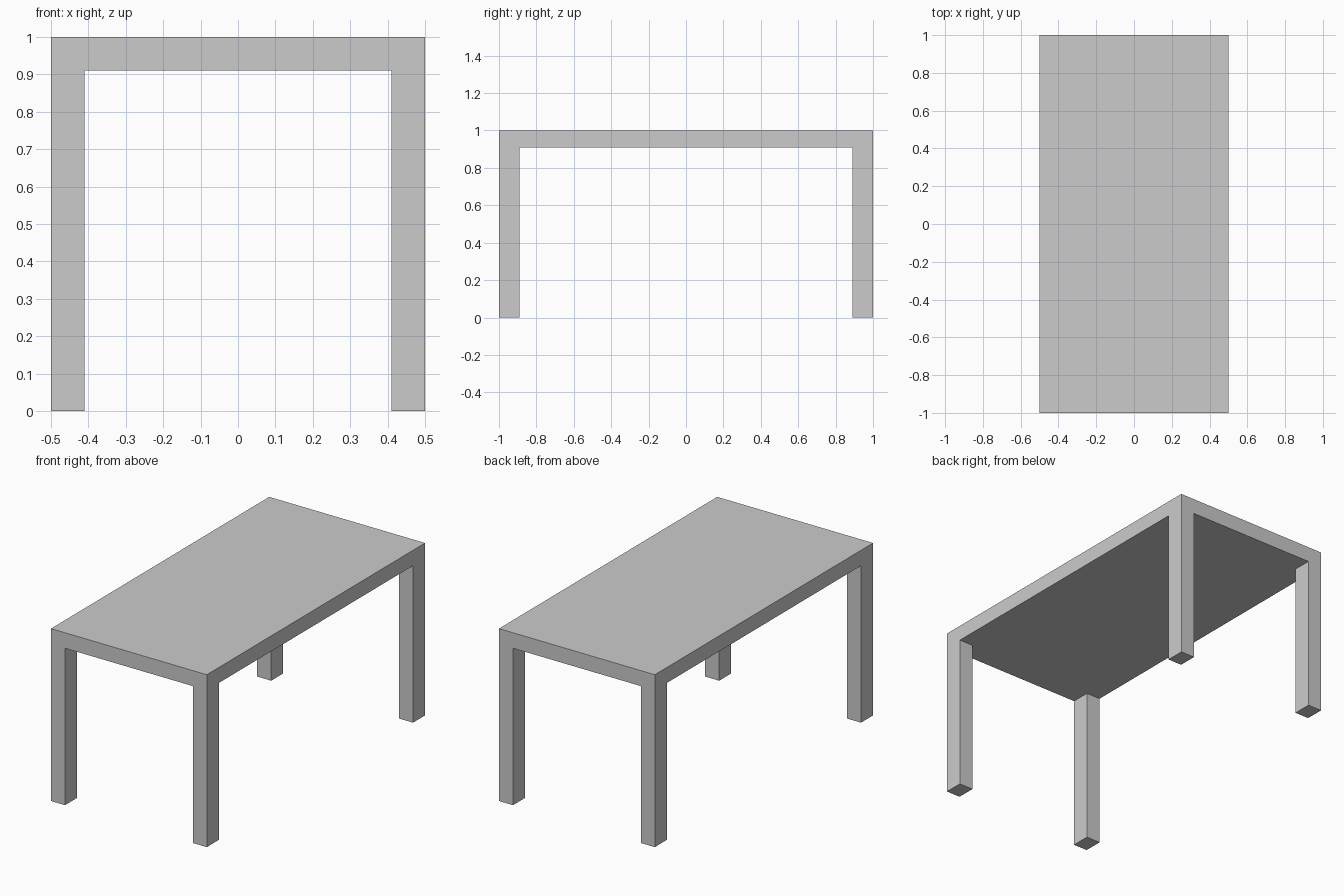
import bpy
import bmesh
from mathutils import Matrix, Vector

if "Cube" in bpy.data.objects:
    bpy.data.objects.remove(bpy.data.objects["Cube"])

WIDTH, DEPTH, HEIGHT = 1.0, 2.0, 1.0
LEG_X, LEG_Y = 0.09, 0.11
TOP = 0.09

bm = bmesh.new()

# Table top slab
bmesh.ops.create_cube(bm, size=1.0, matrix=Matrix.LocRotScale(
    Vector((0, 0, HEIGHT - TOP / 2)), None, Vector((WIDTH, DEPTH, TOP))))

# Cut lines along the inner faces of the legs
inner_x, inner_y = WIDTH / 2 - LEG_X, DEPTH / 2 - LEG_Y
for side in (-1, 1):
    for co, no in (((side * inner_x, 0, 0), (1, 0, 0)),
                   ((0, side * inner_y, 0), (0, 1, 0))):
        bmesh.ops.bisect_plane(bm, geom=bm.verts[:] + bm.edges[:] + bm.faces[:],
                               plane_co=co, plane_no=no)

# Legs: pull the four corner squares of the underside down to the floor
bm.normal_update()
corners = []
for face in bm.faces:
    c = face.calc_center_median()
    if face.normal.z < -0.5 and abs(c.x) > inner_x and abs(c.y) > inner_y:
        corners.append(face)
legs = bmesh.ops.extrude_discrete_faces(bm, faces=corners)["faces"]
for face in legs:
    for v in face.verts:
        v.co.z = 0.0

# Merge flush faces so legs and top read as one piece
bmesh.ops.dissolve_limit(bm, angle_limit=0.01, verts=bm.verts[:], edges=bm.edges[:])
bmesh.ops.recalc_face_normals(bm, faces=bm.faces[:])

mesh = bpy.data.meshes.new("table")
bm.to_mesh(mesh)
bm.free()
bpy.context.collection.objects.link(bpy.data.objects.new("table", mesh))
